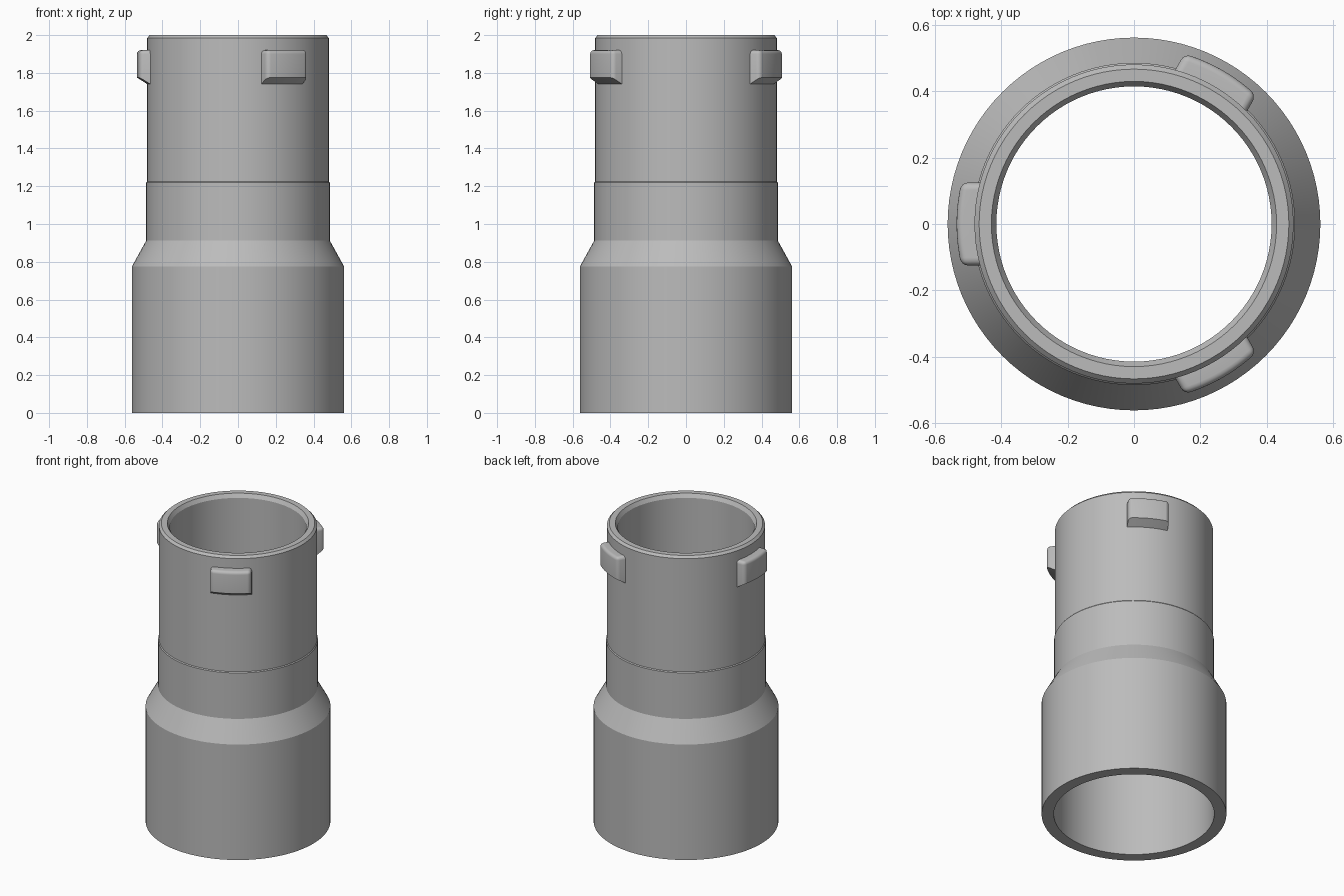
import bpy
import bmesh
from math import sin, cos, pi, radians, sqrt
from mathutils import Matrix

SEGMENTS = 96

cube = bpy.data.objects.get("Cube")
if cube:
    bpy.data.objects.remove(cube, do_unlink=True)

grey = bpy.data.materials.new("mid_grey")
grey.use_nodes = True
grey.diffuse_color = (0.5, 0.5, 0.5, 1)
grey.node_tree.nodes["Principled BSDF"].inputs["Base Color"].default_value = (0.5, 0.5, 0.5, 1)


def finish(bm, name, angle):
    """Turn a bmesh into a smooth shaded object with sharp creases."""
    bmesh.ops.recalc_face_normals(bm, faces=bm.faces)
    mesh = bpy.data.meshes.new(name)
    bm.to_mesh(mesh)
    bm.free()
    mesh.materials.append(grey)
    obj = bpy.data.objects.new(name, mesh)
    bpy.context.collection.objects.link(obj)
    bpy.ops.object.select_all(action='DESELECT')
    obj.select_set(True)
    bpy.context.view_layer.objects.active = obj
    bpy.ops.object.shade_smooth_by_angle(angle=radians(angle))
    return obj


def lathe(name, profile):
    """Revolve a closed (radius, height) loop about z."""
    bm = bmesh.new()
    rings = [[bm.verts.new((r * cos(2 * pi * i / SEGMENTS), r * sin(2 * pi * i / SEGMENTS), z))
              for i in range(SEGMENTS)] for r, z in profile]
    for k, ring in enumerate(rings):
        above = rings[(k + 1) % len(rings)]
        for i in range(SEGMENTS):
            j = (i + 1) % SEGMENTS
            bm.faces.new((ring[i], ring[j], above[j], above[i]))
    return finish(bm, name, 20)


def lug(name, angle, half_width=0.125, steps=12):
    """Curved locking lug with a sloped underside and rounded outer edges."""
    section = [(0.46, 1.728), (0.535, 1.775), (0.535, 1.92), (0.46, 1.92)]
    bm = bmesh.new()
    slices = []
    for s in range(steps + 1):
        t = half_width * (2 * s / steps - 1)
        slices.append([bm.verts.new((sqrt(r * r - t * t), t, z)) for r, z in section])
    for a, b in zip(slices, slices[1:]):
        for k in range(4):
            n = (k + 1) % 4
            bm.faces.new((a[k], a[n], b[n], b[k]))
    bm.faces.new(slices[0])
    bm.faces.new(slices[-1])
    # Round the top outer edge and the outer and upper edges of both ends
    rounded = [bm.edges.get((a[2], b[2])) for a, b in zip(slices, slices[1:])]
    for end in (slices[0], slices[-1]):
        rounded += [bm.edges.get((end[1], end[2])), bm.edges.get((end[2], end[3]))]
    bmesh.ops.bevel(bm, geom=rounded, offset=0.02, segments=4, profile=0.5, affect='EDGES')
    bmesh.ops.rotate(bm, verts=bm.verts, cent=(0, 0, 0), matrix=Matrix.Rotation(radians(angle), 3, 'Z'))
    return finish(bm, name, 28)


# Hollow stepped sleeve: outside going up, then inside going down
lathe("adapter_sleeve", [
    (0.562, 0), (0.562, 0.775), (0.486, 0.912), (0.486, 1.22), (0.481, 1.226),
    (0.481, 1.985), (0.467, 2), (0.43, 2), (0.415, 1.975),
    (0.415, 0.91), (0.488, 0.775), (0.488, 0)])

# Three lugs spaced evenly around the upper rim
for label, angle in (("right_lug", 180), ("back_left_lug", 60), ("front_left_lug", -60)):
    lug(label, angle)
